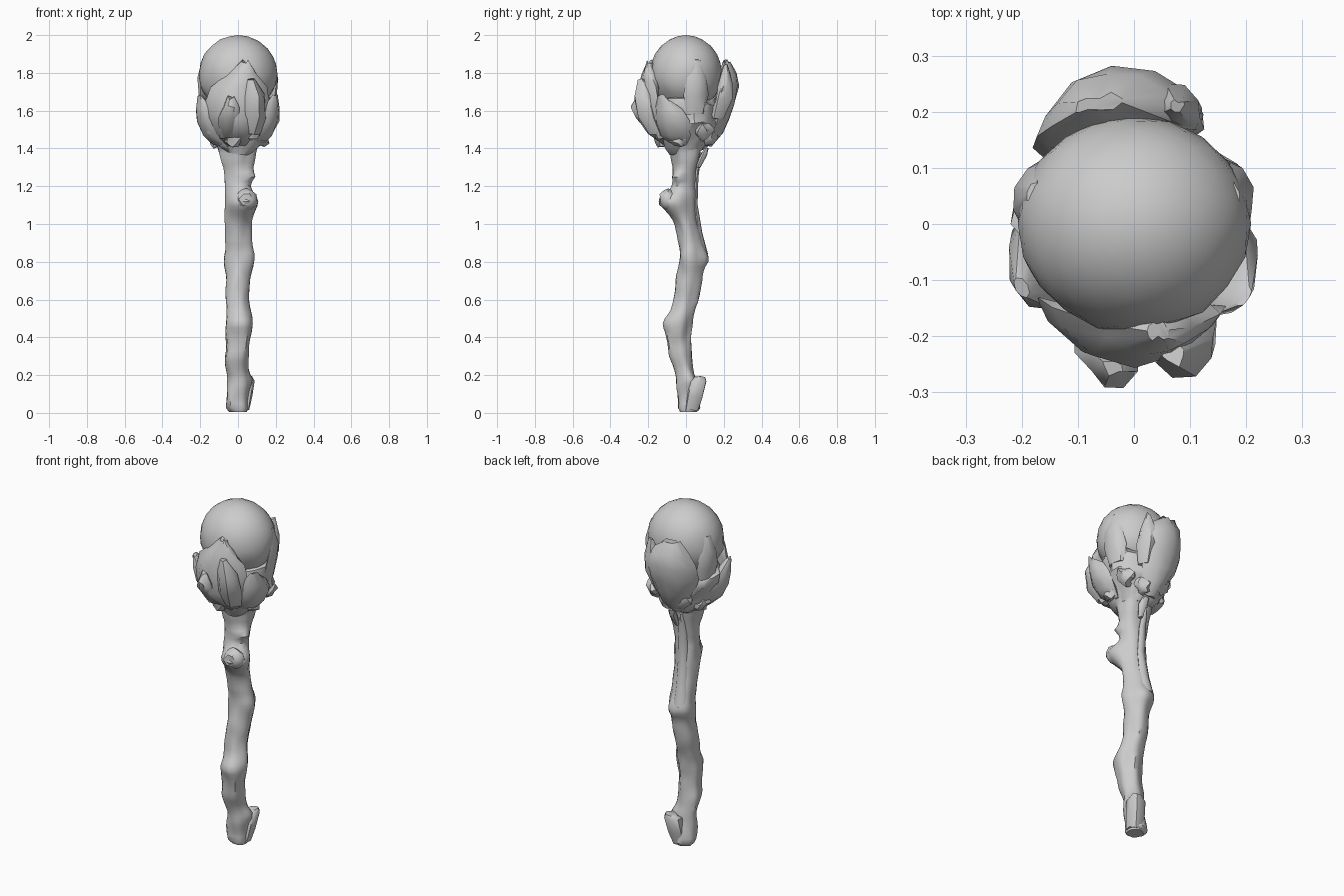
import bpy, bmesh, math, random
from mathutils import Vector, noise

random.seed(4)


def finish(name, bm, angle=38):
    bmesh.ops.recalc_face_normals(bm, faces=bm.faces)
    me = bpy.data.meshes.new(name)
    bm.to_mesh(me)
    bm.free()
    ob = bpy.data.objects.new(name, me)
    bpy.context.collection.objects.link(ob)
    bpy.ops.object.select_all(action='DESELECT')
    ob.select_set(True)
    bpy.context.view_layer.objects.active = ob
    bpy.ops.object.shade_smooth_by_angle(angle=math.radians(angle))
    return ob


def loft(name, rings, angle=45):
    """Skin a list of closed point rings and cap both ends."""
    bm = bmesh.new()
    rows = [[bm.verts.new(p) for p in r] for r in rings]
    n = len(rows[0])
    for a, b in zip(rows, rows[1:]):
        for i in range(n):
            bm.faces.new((a[i], a[(i + 1) % n], b[(i + 1) % n], b[i]))
    bm.faces.new(rows[0])
    bm.faces.new(rows[-1])
    return finish(name, bm, angle)


def shard(name, deg, stations, jit=0.012, sides=8):
    """Claw or bark flake; stations: radius, z, half width, half thickness, sideways shift."""
    a = math.radians(deg)
    out, side = Vector((math.cos(a), math.sin(a), 0)), Vector((-math.sin(a), math.cos(a), 0))
    rings = []
    for r, z, w, t, s in stations:
        ring = []
        for i in range(sides):
            k = 2 * math.pi * i / sides
            across = w * math.cos(k)
            # bend wide pieces around the staff axis
            bend = (across * across) / (2 * max(r, 0.12))
            p = out * (r + t * math.sin(k) - bend) + side * (s + across)
            p.z = z + random.uniform(-jit, jit)
            ring.append(p + out * random.uniform(-jit, jit) * 0.6)
        rings.append(ring)
    return loft(name, rings)


def lump(name, loc, size, amount=0.2, seed=0.0):
    """Irregular knot of wood."""
    bm = bmesh.new()
    bmesh.ops.create_icosphere(bm, subdivisions=2, radius=1)
    for v in bm.verts:
        d = 1 + amount * noise.noise(v.co * 1.7 + Vector((seed, seed, 0)))
        v.co = Vector(loc) + Vector([c * d * s for c, s in zip(v.co, size)])
    return finish(name, bm)


# Crooked wooden shaft: z, x min, x max, y min, y max
profile = [(0.005, -.045, .045, -.035, .055), (0.025, -.06, .058, -.047, .068),
           (.18, -.062, .058, -.052, .05), (.3, -.065, .055, -.083, .025),
           (.4, -.065, .06, -.09, .022), (.5, -.068, .062, -.08, .036),
           (.57, -.065, .06, -.07, .055), (.7, -.068, .062, -.05, .085),
           (.8, -.07, .063, -.037, .1), (.87, -.07, .064, -.032, .092),
           (.94, -.072, .066, -.038, .075), (1.02, -.073, .065, -.06, .06),
           (1.12, -.072, .066, -.075, .05), (1.2, -.07, .065, -.07, .046),
           (1.3, -.08, .08, -.062, .065), (1.4, -.1, .105, -.085, .085),
           (1.47, -.14, .14, -.13, .12)]
# Knots swell out of the shaft: angle, z, height, half angle, vertical reach
knots = [(-58, 1.13, .06, 50, .05), (-60, 1.08, .035, 55, .06), (-80, .48, .042, 55, .05),
         (-55, .42, .022, 45, .06), (85, .82, .03, 60, .05), (-20, .83, .024, 35, .1),
         (-35, 1.25, .03, 28, .025), (40, .17, .02, 40, .03)]
rings = []
for (z0, *a0), (z1, *a1) in zip(profile, profile[1:] + [(1.48, *profile[-1][1:])]):
    steps = max(1, round((z1 - z0) / .025))
    for j in range(steps):
        t = j / steps
        z = z0 + (z1 - z0) * t
        x0, x1, y0, y1 = [p + (q - p) * t for p, q in zip(a0, a1)]
        cx, cy, ring = (x0 + x1) / 2, (y0 + y1) / 2, []
        for i in range(20):
            deg = 18 * i
            a = math.radians(deg)
            g = 1 + 0.05 * math.sin(5 * a + z * 2.5)
            p = Vector((cx + g * (x1 - x0) / 2 * math.cos(a), cy + g * (y1 - y0) / 2 * math.sin(a), z))
            out = Vector((math.cos(a), math.sin(a), 0))
            d = 0.012 * noise.noise(Vector((p.x * 18, p.y * 18, z * 9)))
            for kd, kz, h, ka, kr in knots:
                da = (deg - kd + 180) % 360 - 180
                d += h * math.exp(-(da / ka) ** 2 - ((z - kz) / kr) ** 2)
            ring.append(p + out * d)
        rings.append(ring)
loft("shaft", rings)
lump("upper_knot_core", (.045, -.095, 1.13), (.06, .05, .06), .35, 1.4)

# Bark strips and the split foot flake
shard("foot_flake", 58, [(.04, .012, .046, .032, 0), (.058, .08, .05, .042, 0),
                         (.078, .165, .052, .047, 0), (.09, .19, .03, .028, 0)], .005)
shard("back_bark", 105, [(.095, .84, .045, .025, 0), (.068, .95, .035, .02, 0),
                         (.05, 1.1, .03, .014, 0), (.055, 1.25, .025, .014, 0),
                         (.075, 1.38, .012, .01, 0)], .004)
shard("splinter", 80, [(.065, 1.3, .012, .012, 0), (.095, 1.36, .025, .02, 0),
                       (.11, 1.4, .02, .012, .01)], .004)

# Polished orb, slightly dented lower down
bm = bmesh.new()
bmesh.ops.create_icosphere(bm, subdivisions=3, radius=1)
for v in bm.verts:
    n = noise.noise(v.co * 2.2) * 0.05 * max(0, 0.7 - v.co.z)
    v.co = Vector((v.co.x * .208, v.co.y * .192, v.co.z * .206)) * (1 + n) + Vector((0, 0, 1.794))
finish("orb", bm, 60)

# Rough cup beneath the orb
rings = []
for z, rx, ry in [(1.38, .09, .08), (1.42, .12, .115), (1.46, .14, .145), (1.5, .16, .165),
                  (1.54, .18, .185), (1.58, .19, .19), (1.62, .185, .185), (1.66, .165, .15),
                  (1.68, .12, .12)]:
    ring = []
    for i in range(28):
        a = 2 * math.pi * i / 28
        p = Vector((rx * math.cos(a), ry * math.sin(a), z))
        g = 1 + 0.28 * noise.noise(p * 14)
        ring.append((p.x * g, p.y * g, z + 0.03 * noise.noise(p * 9)))
    rings.append(ring)
loft("cup", rings)

# Claws gripping the orb
shard("front_claw", -92, [(.1, 1.42, .05, .03, 0), (.17, 1.48, .11, .04, 0),
                          (.205, 1.56, .15, .045, 0), (.21, 1.64, .17, .045, 0),
                          (.205, 1.72, .15, .045, .01), (.195, 1.79, .08, .04, .03),
                          (.19, 1.86, .02, .012, .05)], .012, 12)
shard("front_right_spike", -66, [(.17, 1.47, .05, .035, 0), (.23, 1.57, .065, .045, 0),
                                 (.245, 1.68, .055, .045, -.01), (.24, 1.76, .02, .02, -.03)])
shard("front_left_spike", -112, [(.15, 1.45, .05, .03, 0), (.22, 1.55, .06, .045, .03),
                                 (.25, 1.62, .045, .035, .06), (.25, 1.67, .02, .012, .06)])
shard("back_claw", 98, [(.1, 1.42, .04, .03, 0), (.155, 1.49, .08, .04, 0),
                        (.19, 1.56, .12, .045, .01), (.21, 1.64, .15, .055, .01),
                        (.225, 1.72, .15, .06, 0), (.225, 1.79, .11, .05, .01),
                        (.222, 1.86, .045, .014, .03)], .012, 12)
shard("back_right_spike", 70, [(.17, 1.55, .04, .035, 0), (.215, 1.66, .06, .045, 0),
                               (.225, 1.75, .045, .035, 0), (.225, 1.84, .012, .01, 0)])
for name, deg in (("right_claw", -26), ("left_claw", 202)):
    s = 1 if deg < 0 else -1
    shard(name, deg, [(.11, 1.42, .05, .03, 0), (.155, 1.47, .09, .04, 0),
                      (.19, 1.54, .1, .045, 0), (.205, 1.61, .08, .04, -.01 * s),
                      (.23, 1.68, .02, .01, -.03 * s)], .008)
for name, deg in (("right_plate", 17), ("left_plate", 163)):
    shard(name, deg, [(.17, 1.58, .05, .025, 0), (.195, 1.68, .07, .018, 0),
                      (.203, 1.77, .055, .016, 0), (.19, 1.87, .02, .01, 0)], .008)

# Root nubs around the collar
for i, deg in enumerate((-100, -60, -20, 35, 75, 120, 165, 215)):
    a = math.radians(deg)
    r = .12 + .03 * (i % 2)
    lump(f"collar_nub_{i + 1}", (r * math.cos(a), r * math.sin(a), 1.46 + .04 * (i % 2)),
         (.05, .05, .05), .6, i * 2.3)
